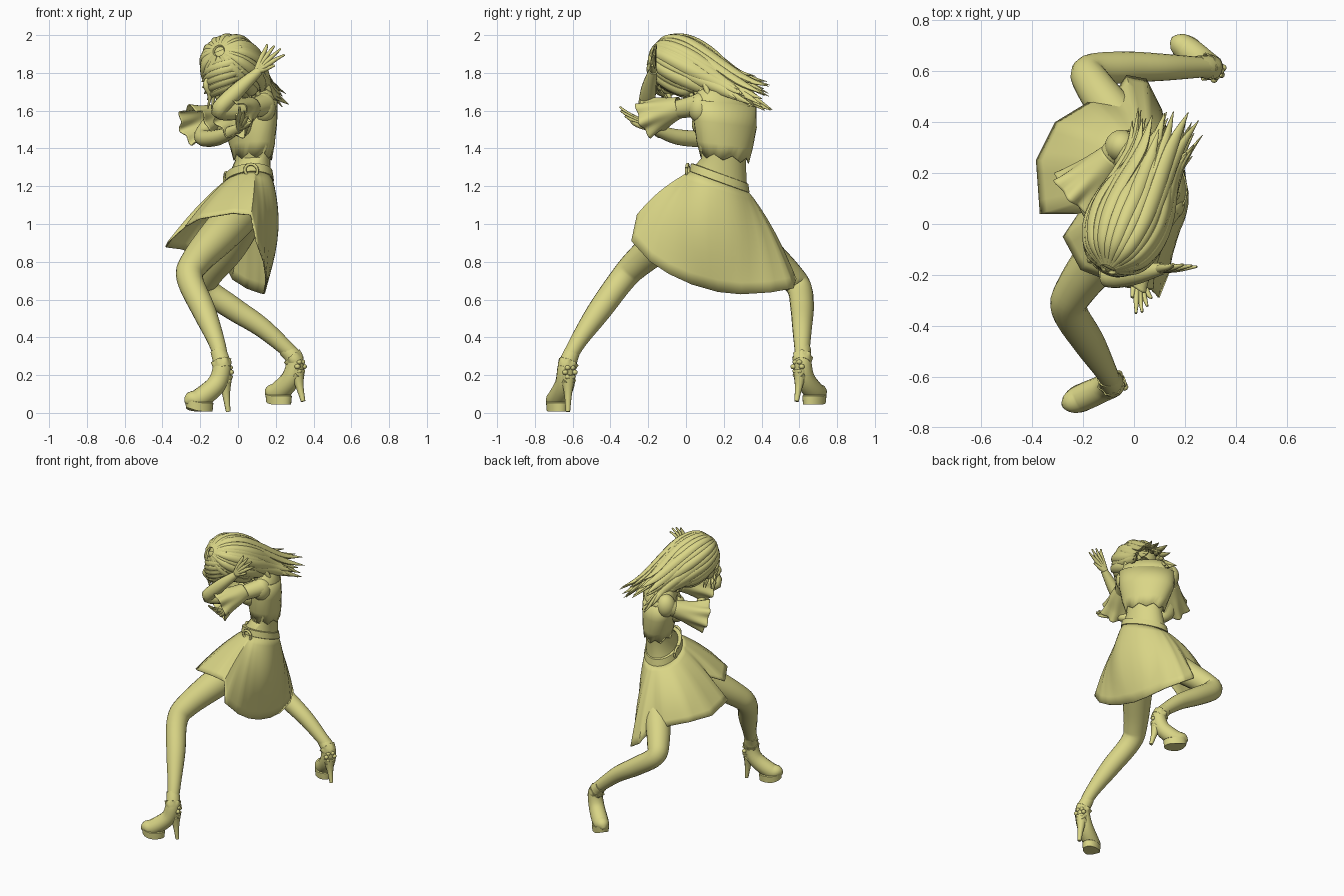
import bpy, bmesh, math, random
from mathutils import Vector as V

random.seed(4)
if "Cube" in bpy.data.objects:
    bpy.data.objects.remove(bpy.data.objects["Cube"])

COLOR = (0.70, 0.67, 0.24, 1)
mat = bpy.data.materials.new("pale_khaki")
mat.use_nodes = True
mat.diffuse_color = COLOR
mat.node_tree.nodes["Principled BSDF"].inputs["Base Color"].default_value = COLOR
mat.node_tree.nodes["Principled BSDF"].inputs["Roughness"].default_value = 0.8


def finish(name, bm, thick=0):
    bmesh.ops.recalc_face_normals(bm, faces=bm.faces)
    me = bpy.data.meshes.new(name)
    bm.to_mesh(me)
    bm.free()
    me.materials.append(mat)
    ob = bpy.data.objects.new(name, me)
    bpy.context.collection.objects.link(ob)
    if thick:
        ob.modifiers.new("thickness", "SOLIDIFY").thickness = thick
    bpy.ops.object.select_all(action="DESELECT")
    ob.select_set(True)
    bpy.context.view_layer.objects.active = ob
    bpy.ops.object.shade_smooth_by_angle(angle=math.radians(50))


def loft(name, rings, caps=True, thick=0):
    bm = bmesh.new()
    rows = [[bm.verts.new(p) for p in r] for r in rings]
    n = len(rows[0])
    for a, b in zip(rows, rows[1:]):
        for i in range(n):
            bm.faces.new((a[i], a[(i + 1) % n], b[(i + 1) % n], b[i]))
    if caps:
        bm.faces.new(rows[0])
        bm.faces.new(rows[-1])
    finish(name, bm, thick)


def spline(vals, steps):
    # Catmull-Rom through points or numbers
    out = []
    for i in range(len(vals) - 1):
        a, b, c, d = (vals[max(0, min(len(vals) - 1, i + k))] for k in (-1, 0, 1, 2))
        for s in range(steps):
            t = s / steps
            out.append((b * 2 + (c - a) * t + (a * 2 - b * 5 + c * 4 - d) * t**2
                        + (b * 3 - a - c * 3 + d) * t**3) * 0.5)
    return out + [vals[-1]]


def tube(name, pts, radii, n=14, steps=5, flat=1, side=(0, 0, 1), wave=0, caps=True, thick=0):
    ps, rs = spline([V(p) for p in pts], steps), spline(radii, steps)
    u, rings = V(side), []
    for i, p in enumerate(ps):
        t = (ps[min(i + 1, len(ps) - 1)] - ps[max(i - 1, 0)]).normalized()
        u = (u - t * u.dot(t)).normalized()
        w = t.cross(u)
        ring = []
        for k in range(n):
            a = math.tau * k / n
            r = max(rs[i], 0.001) * (1 + wave * (i / len(ps))**2 * math.cos(7 * a))
            ring.append(p + u * (r * flat * math.cos(a)) + w * (r * math.sin(a)))
        rings.append(ring)
    loft(name, rings, caps, thick)


def ball(name, loc, size, segs=20):
    bm = bmesh.new()
    bmesh.ops.create_uvsphere(bm, u_segments=segs, v_segments=segs * 2 // 3, radius=1)
    for v in bm.verts:
        v.co = V(loc) + V(v.co[i] * size[i] for i in range(3))
    finish(name, bm)


def axes(yaw):
    c, s = math.cos(math.radians(yaw)), math.sin(math.radians(yaw))
    return V((c, s, 0)), V((-s, c, 0))


def oval(c, depth, width, yaw=22, tilt=0.0, n=32):
    # body cross-section; tilt lowers the +y side
    deep, wide = axes(yaw)
    ring = []
    for k in range(n):
        a = math.tau * k / n
        p = V(c) + deep * (depth * math.cos(a)) + wide * (width * math.sin(a))
        p.z -= tilt * (p.y - c[1])
        ring.append(p)
    return ring


# Torso, neck, bust and head
loft("torso", [oval(*r) for r in (
    ((0.05, 0.19, 1.08), 0.115, 0.16, 22, 0.2), ((0.058, 0.18, 1.245), 0.112, 0.148, 22, 0.36),
    ((0.078, 0.20, 1.34), 0.086, 0.122, 24, 0.1), ((0.075, 0.205, 1.42), 0.10, 0.152, 28),
    ((0.065, 0.205, 1.53), 0.113, 0.18, 34), ((0.062, 0.205, 1.64), 0.11, 0.185, 38),
    ((0.062, 0.19, 1.70), 0.09, 0.15, 38), ((0.05, 0.14, 1.745), 0.05, 0.06, 38))])
top = [oval(*r, tilt=0.12) for r in (
    ((0.078, 0.205, 1.35), 0.096, 0.134, 25), ((0.075, 0.205, 1.42), 0.107, 0.159, 28),
    ((0.065, 0.207, 1.53), 0.118, 0.186, 34), ((0.062, 0.207, 1.64), 0.114, 0.19, 38))]
for i, p in enumerate(top[0]):
    p.z += (0.014, 0, -0.014, 0)[i % 4]
loft("scalloped_bodice", top, caps=False, thick=0.006)
tube("neck", [(0.06, 0.15, 1.70), (0.02, 0.07, 1.75), (-0.03, 0, 1.8)], [0.055, 0.042, 0.045])
ball("head", (-0.075, -0.055, 1.82), (0.105, 0.115, 0.13))
ball("chin", (-0.11, -0.085, 1.73), (0.05, 0.05, 0.05))
ball("left_bust", (0.02, 0.10, 1.53), (0.07, 0.07, 0.07))
ball("right_bust", (-0.055, 0.19, 1.53), (0.07, 0.07, 0.07))

# Collar frill
tube("collar_frill", [(0.03, 0.12, 1.72), (0.045, 0.14, 1.69), (0.055, 0.16, 1.66)],
     [0.06, 0.085, 0.115], n=42, wave=0.1, caps=False, thick=0.005)

# Belt with two buckles
BELT = (0.058, 0.178, 1.245)
loft("belt", [oval((BELT[0], BELT[1], BELT[2] + dz), d, d + 0.038, tilt=0.36)
              for dz, d in ((-0.025, 0.12), (-0.022, 0.126), (0.022, 0.119), (0.025, 0.105))])


def buckle(name, c, across):
    c, s, up = V(c), V(across), V((0, 0, 1))
    loop = [c + s * (0.036 * math.cos(a)) + up * (0.032 * math.sin(a))
            for a in (math.tau * (k + 0.5) / 8 for k in range(9))]
    tube(name, loop, [0.008] * 9, n=8, steps=2)


buckle("front_buckle", (0.07, 0.008, 1.285), (0.95, -0.15, -0.05))
buckle("side_buckle", (-0.065, 0.20, 1.24), (-0.2, 0.95, -0.25))

# Flared skirt with an uneven hem and a side slit
hem = [V(p) for p in (
    (0.145, 0.17, 0.64), (0.14, 0.29, 0.628), (0.11, 0.45, 0.638), (0.05, 0.57, 0.66), (-0.03, 0.585, 0.71),
    (-0.085, 0.50, 0.80), (-0.17, 0.485, 0.83), (-0.31, 0.40, 0.87), (-0.385, 0.25, 0.88), (-0.37, 0.04, 0.91),
    (-0.22, 0.04, 1.04), (-0.28, -0.05, 0.99), (-0.21, -0.18, 1.03), (-0.03, -0.25, 1.06),
    (0.07, -0.26, 1.05), (0.10, -0.29, 0.91), (0.14, -0.19, 0.80), (0.15, -0.09, 0.735), (0.15, 0.03, 0.68))]
rim = [a.lerp(b, k / 4) for a, b in zip(hem, hem[1:] + hem[:1]) for k in range(4)]
DEEP, WIDE = axes(22)
rings = []
for j in range(11):
    t, ring = j / 10, []
    for h in rim:
        out = (h - V((0.0, 0.17, 0)))
        a = math.atan2(out.dot(WIDE), out.dot(DEEP))
        b = V(BELT) + DEEP * (0.12 * math.cos(a)) + WIDE * (0.158 * math.sin(a))
        b.z -= 0.36 * (b.y - BELT[1]) + 0.02
        p = b.lerp(h, t)
        p.z = b.z + (h.z - b.z) * t**1.1
        flat = V((out.x, out.y, 0)).normalized()
        bulge = 0.01 + 0.03 * max(0, flat.x) + 0.05 * max(0, -flat.x * flat.y)
        ring.append(p + flat * (bulge * math.sin(math.pi * t)))
    rings.append(ring)
loft("skirt", rings, caps=False, thick=0.008)

# Legs
tube("front_leg", [(0.03, 0.12, 1.08), (-0.09, -0.07, 0.95), (-0.225, -0.25, 0.80), (-0.255, -0.335, 0.71),
                   (-0.18, -0.46, 0.54), (-0.115, -0.57, 0.38), (-0.085, -0.63, 0.27)],
     [0.11, 0.103, 0.08, 0.07, 0.063, 0.045, 0.037], n=20)
tube("back_leg", [(0.04, 0.25, 1.04), (-0.045, 0.39, 0.88), (-0.155, 0.54, 0.735), (-0.172, 0.60, 0.66),
                  (-0.03, 0.615, 0.555), (0.13, 0.615, 0.45), (0.29, 0.615, 0.31)],
     [0.10, 0.09, 0.075, 0.066, 0.062, 0.052, 0.038], n=20)


def shoe(side, ankle, toe, heel, lean):
    # platform high heel: upper, platform, arch, heel, cuff and flowers
    ankle, toe, heel = V(ankle), V(toe), V(heel)
    d = V((toe.x - ankle.x, toe.y - ankle.y, 0)).normalized()
    w = V((-d.y, d.x, 0))
    seat = ankle - d * 0.015 - V((0, 0, 0.075))
    tube(side + "_shoe_upper", [ankle + V(lean), ankle, seat.lerp(toe, 0.3) + V((0, 0, 0.03)),
         toe + V((0, 0, 0.07)) - d * 0.005, toe + d * 0.05 + V((0, 0, 0.06)), toe + d * 0.078 + V((0, 0, 0.045))],
         [0.042, 0.048, 0.052, 0.054, 0.043, 0.012], side=w)
    base = [[toe + d * (0.078 * s * math.cos(a)) + w * (0.055 * s * math.sin(a))
             + V((0, 0, z + 0.02 * max(0, math.cos(a))**2))
             for a in (math.tau * k / 24 for k in range(24))] for z, s in ((0, 0.94), (0.045, 1), (0.05, 0.9))]
    loft(side + "_platform", base)
    tube(side + "_arch", [seat - d * 0.02, seat.lerp(toe, 0.5) + V((0, 0, 0.01)), toe + V((0, 0, 0.025))],
         [0.036, 0.038, 0.046], flat=0.55, side=(0, 0, 1))
    tube(side + "_heel", [seat + V((0, 0, 0.02)), seat.lerp(heel, 0.4), heel + V((0, 0, 0.006))],
         [0.042, 0.022, 0.012], n=10)
    axis = V(lean).normalized()
    tube(side + "_ankle_cuff", [ankle - axis * 0.02, ankle, ankle + axis * 0.025],
         [0.045, 0.05, 0.052], n=42, wave=0.12, caps=False, thick=0.005)
    for k in range(6):
        a = math.tau * k / 6
        p = ankle - d * 0.04 + w * (0.028 * math.cos(a)) + V((0, 0, 0.028 * math.sin(a) - 0.035))
        ball(f"{side}_flower_petal_{k + 1}", p, (0.016, 0.016, 0.014), 8)


shoe("front", (-0.085, -0.63, 0.25), (-0.205, -0.682, 0.008), (-0.052, -0.625, 0), (-0.02, 0.03, 0.08))
shoe("back", (0.30, 0.615, 0.28), (0.215, 0.68, 0.045), (0.345, 0.585, 0.055), (-0.05, 0.005, 0.06))

# Arms, shoulder puffs and flared sleeves
tube("left_arm", [(0.135, 0.07, 1.63), (0.03, -0.09, 1.60), (-0.10, -0.20, 1.60), (-0.01, -0.20, 1.70), (0.11, -0.175, 1.81)],
     [0.06, 0.046, 0.043, 0.042, 0.024])
tube("right_arm", [(-0.045, 0.31, 1.62), (-0.13, 0.22, 1.55), (-0.19, 0.12, 1.46), (-0.10, -0.04, 1.46), (0.01, -0.19, 1.51)],
     [0.06, 0.046, 0.043, 0.042, 0.024])
ball("left_shoulder_puff", (0.135, 0.075, 1.615), (0.065, 0.065, 0.08))
ball("right_shoulder_puff", (-0.05, 0.305, 1.615), (0.065, 0.065, 0.08))
tube("left_sleeve", [(0.07, -0.03, 1.62), (0.04, -0.09, 1.60), (0.0, -0.15, 1.58), (-0.03, -0.20, 1.56)],
     [0.055, 0.07, 0.09, 0.108], n=56, wave=0.16, caps=False, thick=0.006)
tube("right_sleeve", [(-0.085, 0.265, 1.59), (-0.135, 0.215, 1.565), (-0.185, 0.165, 1.54), (-0.235, 0.115, 1.52)],
     [0.055, 0.07, 0.087, 0.105], n=56, wave=0.16, caps=False, thick=0.006)


def hand(side, wrist, d, spread, curl):
    wrist, d, s, c = V(wrist), V(d).normalized(), V(spread).normalized(), V(curl)
    for k, nm in enumerate(("index", "middle", "ring", "little")):
        o, ln = k - 1.5, (0.155, 0.165, 0.155, 0.135)[k]
        tube(f"{side}_{nm}_finger", [wrist, wrist + d * 0.07 + s * (o * 0.017),
             wrist + d * 0.115 + s * (o * 0.026) + c * 0.4, wrist + d * ln + s * (o * 0.036) + c],
             [0.019, 0.014, 0.010, 0.005], n=8, steps=4)
    tube(side + "_thumb", [wrist, wrist + d * 0.04 - s * 0.03, wrist + d * 0.085 - s * 0.055],
         [0.02, 0.013, 0.006], n=8, steps=4)


hand("left", (0.10, -0.175, 1.81), (0.62, 0.02, 0.78), (-0.75, 0.1, 0.66), (0.01, 0.01, 0))
hand("right", (0.01, -0.19, 1.51), (0.2, -0.9, 0.38), (0.55, 0.35, -0.6), (0, 0, 0.015))

# Hair: cap plus wind-swept locks fanned round the flow axis
ball("hair_cap", (-0.045, -0.03, 1.855), (0.135, 0.15, 0.13))
C, FLOW = V((-0.045, -0.045, 1.85)), V((0.36, 0.84, -0.43)).normalized()
SIDE = FLOW.cross(V((0, 0, 1))).normalized()
UP = SIDE.cross(FLOW)
for k in range(46):
    outer = k < 22
    a = math.radians(-60 + 300 * k / 21) if outer else random.uniform(-0.9, 4.0)
    ray = SIDE * math.cos(a) + UP * math.sin(a)
    r = (0.151 if k % 2 else 0.143) if outer else random.uniform(0.13, 0.148)
    reach = random.uniform(0.40, 0.56) * (1 if math.sin(a) > -0.3 else 0.65)
    sway = SIDE * random.uniform(-0.05, 0.05) + UP * random.uniform(-0.04, 0.03)
    pts = [C - FLOW * 0.155 + ray * 0.03, C - FLOW * 0.10 + ray * r * 0.74, C + ray * r,
           C + FLOW * 0.13 + ray * r * 0.97, C + FLOW * reach * 0.7 + ray * r * 0.66 + sway * 0.4,
           C + FLOW * reach + ray * r * 0.72 + sway]
    size = random.uniform(0.95, 1.15)
    tube(f"hair_lock_{k + 1}", pts, [0.01, 0.02 * size, 0.025 * size, 0.028 * size, 0.024 * size, 0.002],
         n=10, steps=5, flat=0.6, side=ray)
# Swept fringe lying on the brow
for k in range(7):
    dz = 0.09 - 0.032 * k
    s = math.sqrt(1 - (dz / 0.17)**2)
    pts = [C + V((0.148 * s * math.cos(a), 0.155 * s * math.sin(a), dz - 0.03 * j))
           for j, a in enumerate(math.radians(-60 - 37 * j) for j in range(4))]
    tube(f"fringe_lock_{k + 1}", pts, [0.006, 0.022, 0.021, 0.003], n=10, flat=0.5, side=pts[0] - C)
# Loose side strands falling by the face and shoulder
for k in range(8):
    x, y = (-0.17 + 0.02 * k, -0.14 + 0.01 * k) if k < 4 else (0.06 + 0.03 * (k - 4), 0.01 + 0.03 * (k - 4))
    tube(f"loose_strand_{k + 1}", [(x * 0.8, y * 0.8, 1.80), (x, y, 1.74), (x + 0.02, y + 0.02, 1.68),
         (x + random.uniform(0, 0.06), y + 0.04, 1.61)], [0.01, 0.016, 0.012, 0.002], n=8)
